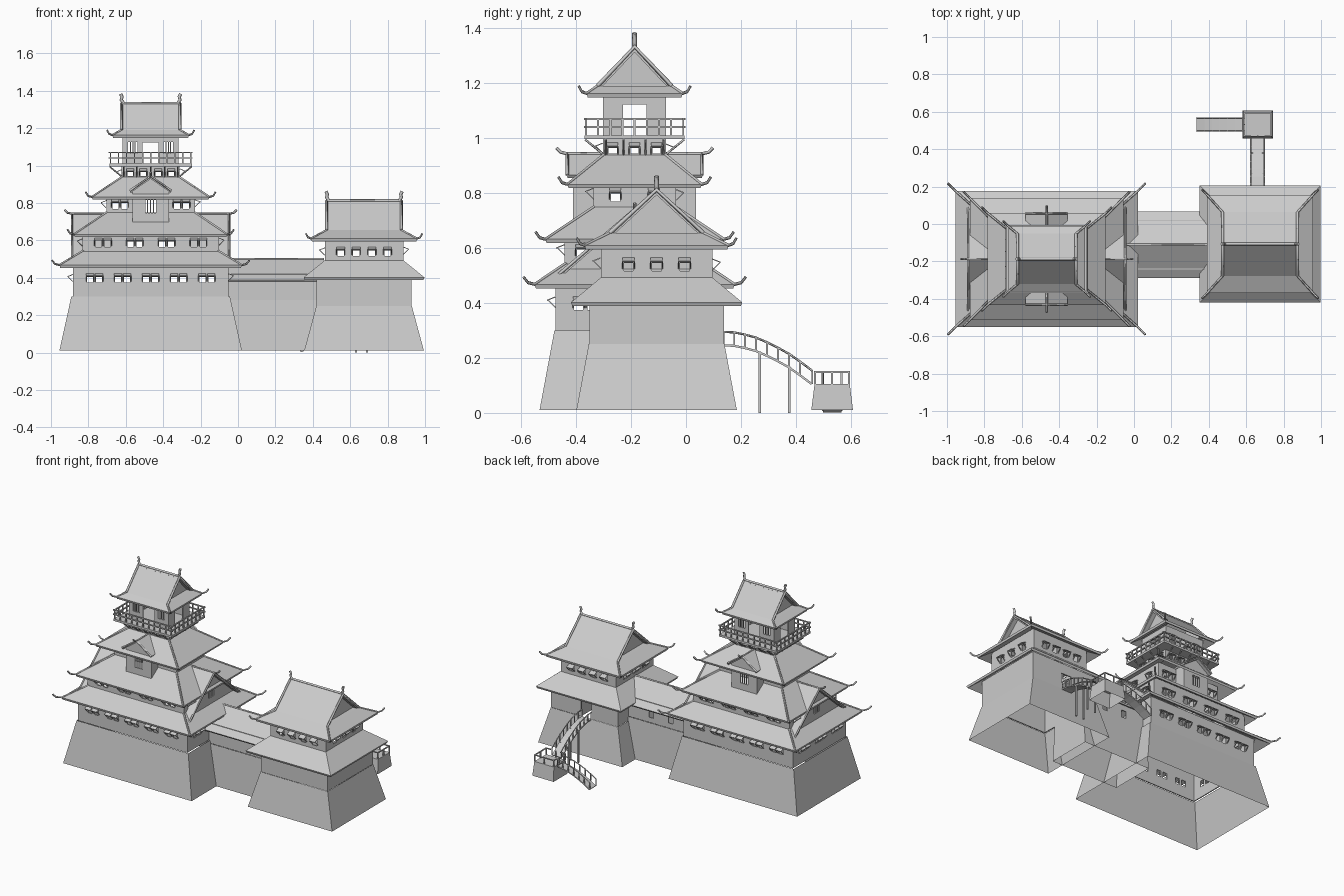
import bpy
from math import cos, sin, pi

if "Cube" in bpy.data.objects:
    bpy.data.objects.remove(bpy.data.objects["Cube"])

KX, KY = -0.467, -0.187      # main keep centre
SX, SY = 0.674, -0.107       # small keep centre


def mesh(name, verts, faces, thick=0):
    me = bpy.data.meshes.new(name)
    me.from_pydata(verts, [], faces)
    ob = bpy.data.objects.new(name, me)
    bpy.context.collection.objects.link(ob)
    if thick:
        m = ob.modifiers.new("thickness", 'SOLIDIFY')
        m.thickness, m.offset = thick, -1
    return ob


def quads(name, qs, thick=0):
    v, f = [], []
    for q in qs:
        f.append(list(range(len(v), len(v) + len(q))))
        v += q
    return mesh(name, v, f, thick)


def boxes(name, items):
    # each item: centre x, y, z and full size x, y, z
    v, f = [], []
    for x, y, z, a, b, c in items:
        n = len(v)
        v += [(x + i * a / 2, y + j * b / 2, z + k * c / 2)
              for k in (-1, 1) for i, j in ((-1, -1), (1, -1), (1, 1), (-1, 1))]
        f += [[n + i for i in q] for q in ((3, 2, 1, 0), (4, 5, 6, 7), (0, 1, 5, 4),
                                           (1, 2, 6, 5), (2, 3, 7, 6), (3, 0, 4, 7))]
    return mesh(name, v, f)


def ring(cx, cy, hx, hy, z):
    return [(cx + i * hx, cy + j * hy, z) for i, j in ((-1, -1), (1, -1), (1, 1), (-1, 1))]


def shell(name, cx, cy, low, high, thick=0, cap=False):
    # four-sided tapered shell; low and high are (half x, half y, z)
    f = [(i, (i + 1) % 4, (i + 1) % 4 + 4, i + 4) for i in range(4)]
    return mesh(name, ring(cx, cy, *low) + ring(cx, cy, *high), f + ([(4, 5, 6, 7)] if cap else []), thick)


def rods(name, lines, r=0.006):
    cu = bpy.data.curves.new(name, 'CURVE')
    cu.dimensions, cu.bevel_depth, cu.bevel_resolution, cu.use_fill_caps = '3D', r, 0, True
    for pts in lines:
        s = cu.splines.new('POLY')
        s.points.add(len(pts) - 1)
        for p, q in zip(s.points, pts):
            p.co = (*q, 1)
    ob = bpy.data.objects.new(name, cu)
    bpy.context.collection.objects.link(ob)


def cut(ob, items):
    c = boxes(ob.name + "_cutter", items)
    c.hide_render = True
    c.hide_set(True)
    m = ob.modifiers.new("openings", 'BOOLEAN')
    m.object, m.operation, m.solver = c, 'DIFFERENCE', 'EXACT'


def storey(name, cx, cy, hx, hy, z0, z1, zc, xs, ys, w=0.032, h=0.042, extra=()):
    # hollow wall with rows of windows under propped shutters
    wall = shell(name + "_wall", cx, cy, (hx, hy, z0), (hx, hy, z1), 0.01)
    holes, hatch = [], []
    for s in (-1, 1):
        for along, across, offs in (((1, 0), (0, s), xs), ((0, 1), (s, 0), ys)):
            for o in offs:
                def P(a, d, z):
                    return (cx + along[0] * (o + a) + across[0] * (hx + d),
                            cy + along[1] * (o + a) + across[1] * (hy + d), z)
                holes.append((*P(0, 0, zc), w if along[0] else .05, w if along[1] else .05, h))
                t, e = zc + h / 2, w / 2 + .005
                hatch.append([P(-e, 0, t + .004), P(e, 0, t + .004), P(e, .03, t - .008), P(-e, .03, t - .008)])
                for a in (-e, e):
                    hatch.append([P(a - .002, 0, t - .035), P(a + .002, 0, t - .035),
                                  P(a + .002, .027, t - .008), P(a - .002, .027, t - .008)])
    cut(wall, holes + list(extra))
    quads(name + "_shutters", hatch, 0.004)


def skirt_roof(name, cx, cy, low, high, tip=0.04):
    shell(name, cx, cy, low, high, 0.016)
    if tip:
        hips(name, cx, cy, low, high, tip)


def hips(name, cx, cy, low, high, tip):
    a, b = ring(cx, cy, *high), ring(cx, cy, *low)
    c = ring(cx, cy, low[0] + tip * .6, low[1] + tip * .6, low[2] + .006)
    d = ring(cx, cy, low[0] + tip, low[1] + tip, low[2] + .026)
    rods(name + "_hip_ridges", list(zip(a, b, c, d)))


def hip_gable_roof(name, cx, cy, low, knee, zr, tip):
    # knee: (half x, half y, z) where the gable meets the skirt
    skirt_roof(name + "_skirt", cx, cy, low, knee, tip)
    gx, gy, gz = knee
    k = ring(cx, cy, gx, gy, gz)
    l, r = (cx - gx, cy, zr), (cx + gx, cy, zr)
    quads(name + "_slopes", [[k[0], k[1], r, l], [k[2], k[3], l, r]], 0.014)
    tri = []
    for s in (-1, 1):
        x = cx + s * (gx - .03)
        tri.append([(x, cy - gy, gz), (x, cy + gy, gz), (x, cy, zr - .005)])
        tri.append([(x, cy - gy, gz), (x, cy + gy, gz), (cx + s * gx, cy + gy, gz), (cx + s * gx, cy - gy, gz)])
    quads(name + "_gable_ends", tri)
    rods(name + "_ridges", [[l, r], [k[0], l, k[3]], [k[1], r, k[2]]], 0.008)
    # curved ridge-end ornaments
    rods(name + "_finials", [[(cx + s * (gx + a), cy, zr + b) for a, b in
                             ((-.012, 0), (0, .018), (-.004, .035), (.004, .05))] for s in (-1, 1)], 0.009)


def gable(name, ox, oy, ang, ub, uf, w, zf, zr, uw=None, wz=None, win=None):
    c, s = round(cos(ang)), round(sin(ang))

    def P(u, v, z):
        return (ox + u * c - v * s, oy + u * s + v * c, z)
    quads(name + "_roof", [[P(ub, 0, zr), P(uf, 0, zr), P(uf, w, zf), P(ub, w, zf)],
                           [P(ub, -w, zf), P(uf, -w, zf), P(uf, 0, zr), P(ub, 0, zr)]], 0.012)
    if uw is None:
        rods(name + "_ridge", [[P(ub, 0, zr), P(uf, 0, zr)]])
        return
    rods(name + "_ridge", [[P(ub, 0, zr), P(uf, 0, zr), P(uf + .025, 0, zr + .006), P(uf + .04, 0, zr + .022)],
                           [P(uf, -w, zf), P(uf, 0, zr), P(uf, w, zf)]])
    v = w - .015
    wall = mesh(name + "_wall", [P(ub, -v, wz), P(uw, -v, wz), P(uw, v, wz), P(ub, v, wz),
                                 P(ub, -v, zf), P(uw, -v, zf), P(uw, v, zf), P(ub, v, zf), P(uw, 0, zr - .01)],
                [(0, 1, 5, 4), (1, 2, 6, 8, 5), (2, 3, 7, 6)], 0.008)
    z, h = win
    cut(wall, [(*P(uw, 0, z), abs(c) * .05 + abs(s) * .056, abs(s) * .05 + abs(c) * .056, h)])
    boxes(name + "_lattice", [(*P(uw - .004, o, z), .005, .005, h) for o in (-.016, 0, .016)])


# main keep: stone base and stacked storeys
def pairs(*cs):
    return [c + d for c in cs for d in (-.024, .024)]


shell("main_stone_base", KX, KY, (.488, .346, .01), (.424, .292, .30))
storey("main_first", KX, KY, .415, .288, .30, .49, .395, pairs(-.3, -.15, 0, .15, .3), pairs(-.18, 0, .18))
skirt_roof("main_first_roof", KX, KY, (.488, .364, .468), (.36, .25, .545))
storey("main_second", KX, KY, .365, .255, .53, .66, .585, pairs(-.255, -.085, .085, .255), pairs(-.17, .17))
skirt_roof("main_second_roof", KX, KY, (.41, .325, .632), (.235, .148, .75), .035)
storey("main_third", KX, KY, .237, .15, .73, .86, .79, pairs(-.165, .165), [-.07, .07],
       extra=[(KX, KY + s * .15, .78, .056, .05, .07) for s in (-1, 1)])
skirt_roof("main_third_roof", KX, KY, (.315, .245, .832), (.152, .112, .94), .032)
storey("main_fourth", KX, KY, .155, .115, .925, 1.0, .96, [-.11, -.04, .04, .11], [-.08, 0, .08], .03, .032)

# gables on the roofs: wide ones at the sides, dormers front and back
for i, (side, fb) in enumerate((("right", "back"), ("left", "front"))):
    gable("side_gable_" + side, KX, KY, i * pi, .2, .42, .29, .492, .742, .395, .49, (.60, .065))
    gable("dormer_" + fb, KX, KY, pi / 2 + i * pi, .10, .245, .112, .865, .943, .224, .69, (.78, .07))

# lookout room with balcony
room = shell("lookout_wall", KX, KY, (.15, .115, 1.0), (.15, .115, 1.17), .01)
cut(room, [(KX, KY + s * .115, 1.065, .085, .05, .115) for s in (-1, 1)] +
    [(KX + s * .15, KY, 1.065, .05, .085, .115) for s in (-1, 1)] +
    [(KX + o, KY + s * .115, 1.095, .05, .05, .06) for s in (-1, 1) for o in (-.095, .095)])
boxes("lookout_lattice", [(KX + o + d, KY + s * .11, 1.095, .005, .005, .06)
                          for s in (-1, 1) for o in (-.095, .095) for d in (-.012, 0, .012)])
boxes("balcony_floor", [(KX, KY, 1.003, .44, .364, .014)])
bx, by = .215, .177
posts = [(KX + bx * i / 5, KY + s * by) for i in range(-5, 6) for s in (-1, 1)] + \
        [(KX + s * bx, KY + by * i / 4) for i in range(-3, 4) for s in (-1, 1)]
boxes("balcony_posts", [(x, y, 1.037, .007, .007, .07) for x, y in posts])
boxes("balcony_rails", [(KX, KY + s * by, z, .45, .008, .007) for s in (-1, 1) for z in (1.04, 1.07)] +
      [(KX + s * bx, KY, z, .008, .37, .007) for s in (-1, 1) for z in (1.04, 1.07)])
rods("balcony_brackets", [[(KX + o, KY + s * .113, .94), (KX + o, KY + s * .18, .995)]
                          for s in (-1, 1) for o in (-.145, -.075, 0, .075, .145)] +
     [[(KX + s * .153, KY + o, .94), (KX + s * .22, KY + o, .995)] for s in (-1, 1) for o in (-.105, -.04, .04, .105)], .004)
hip_gable_roof("top_roof", KX, KY, (.205, .175, 1.163), (.157, .135, 1.19), 1.333, .028)

# small keep
shell("small_stone_base", SX, SY, (.32, .292, .01), (.255, .247, .25))
low = shell("small_lower_wall", SX, SY, (.253, .245, .25), (.253, .245, .43), .01)
cut(low, [(.66, SY + .245, .305, .08, .05, .11)])
skirt_roof("small_lower_roof", SX, SY, (.323, .312, .402), (.208, .2, .495), 0)
storey("small_upper", SX, SY, .21, .203, .48, .63, .537, [-.125, -.042, .042, .125], [-.102, 0, .102], .034, .042)
hip_gable_roof("small_top_roof", SX, SY, (.283, .262, .61), (.2, .17, .655), .812, .028)

# corridor joining the two keeps
shell("corridor_base", .175, -.11, (.255, .155, .01), (.255, .135, .28))
corr = shell("corridor_wall", .175, -.11, (.255, .132, .28), (.255, .132, .42), .01)
cut(corr, [(x, .022, .34, .035, .05, .05) for x in (.1, .25)])
gable("corridor", 0, -.11, 0, -.06, .46, .178, .388, .50)


# bridge and stair at the back
def bridge(name, pts, half):
    # pts: deck centre line (x, y, z), along x or y
    ax = 1 if pts[0][0] == pts[1][0] else 0

    def side(p, s):
        return (p[0] + s * half * ax, p[1] + s * half * (1 - ax), p[2])
    v = [side(p, s) for p in pts for s in (-1, 1)]
    mesh(name + "_deck", v, [(2 * i, 2 * i + 1, 2 * i + 3, 2 * i + 2) for i in range(len(pts) - 1)], .008)
    rail = [[side((x, y, z + .045), s) for x, y, z in pts] for s in (-1, 1)]
    rods(name + "_rails", rail, .004)
    boxes(name + "_posts", [(x, y, z - .022, .006, .006, .05) for l in rail for x, y, z in l])


arch = [(.137, .25), (.175, .248), (.215, .24), (.255, .229), (.295, .212),
        (.335, .192), (.375, .17), (.415, .142), (.46, .108)]
bridge("bridge", [(.66, y, z) for y, z in arch], .036)
boxes("bridge_piers", [(.66 + s * .03, y, z / 2, .01, .01, z) for s in (-1, 1) for y, z in ((.268, .224), (.376, .168))])
bridge("stair", [(.58 - .245 * t / 6, .532, .104 - .03 * (t / 6) - .066 * (t / 6) ** 2) for t in range(7)], .034)
shell("landing", .661, .532, (.081, .076, .01), (.074, .064, .105), cap=True)
lx, ly = .072, .062
c = [(.661 + i * lx, .532 + j * ly) for i in (-1, 0, 1) for j in (-1, 0, 1) if i or j]
boxes("landing_posts", [(x, y, .127, .007, .007, .045) for x, y in c])
boxes("landing_rails", [(.661, .532 + ly, .149, .15, .007, .006), (.661 + lx, .532, .149, .007, .13, .006)] +
      [(.661 + s * .054, .532 - ly, .149, .036, .007, .006) for s in (-1, 1)] +
      [(.661 - lx, .532 + s * .048, .149, .007, .03, .006) for s in (-1, 1)])
